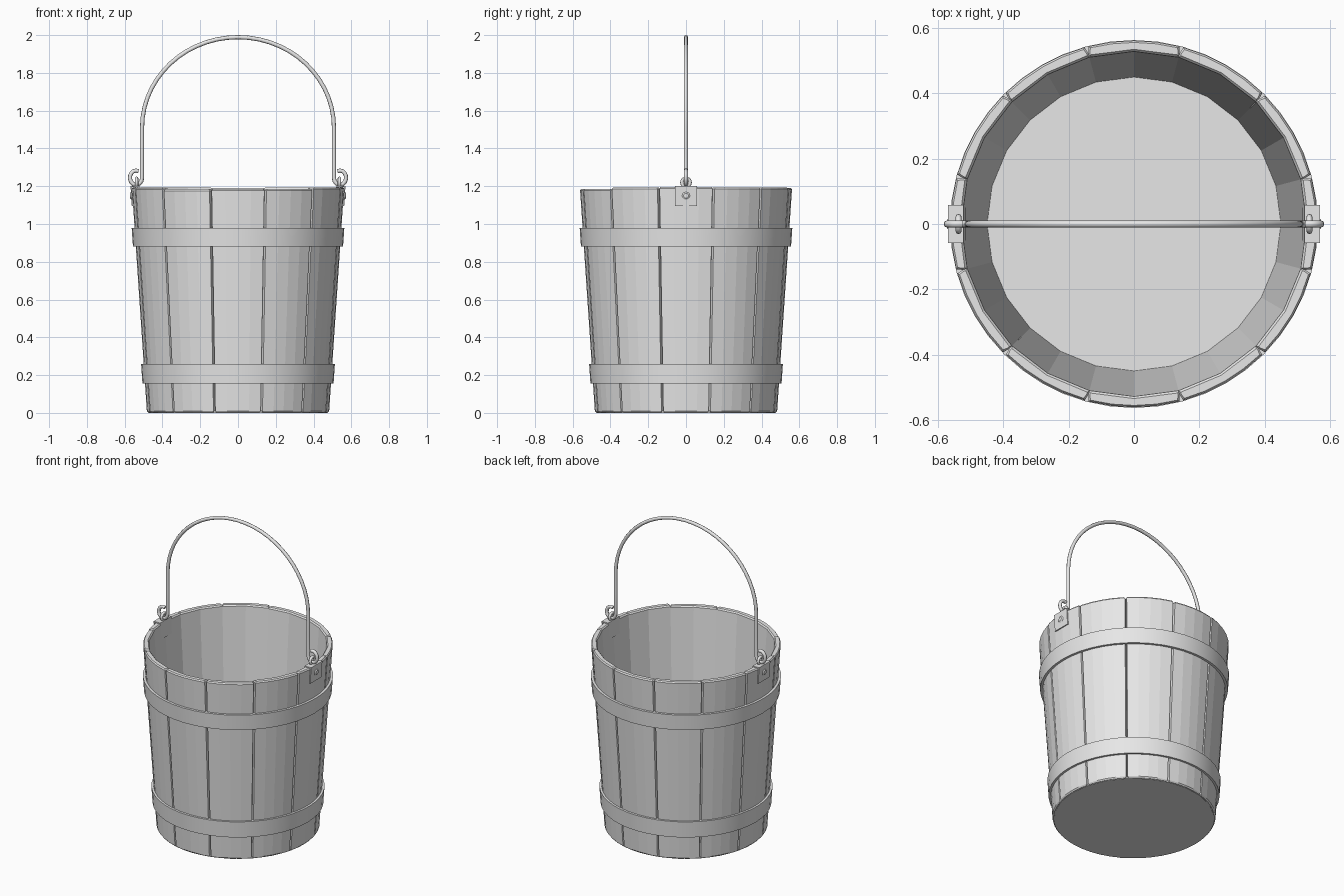
import bpy, bmesh, random
from math import sin, cos, pi, radians

random.seed(4)
cube = bpy.data.objects.get("Cube")
if cube:
    bpy.data.objects.remove(cube, do_unlink=True)

grey = bpy.data.materials.new("plain grey")
grey.use_nodes = True
grey.diffuse_color = (0.8, 0.8, 0.8, 1)
grey.node_tree.nodes["Principled BSDF"].inputs["Base Color"].default_value = (0.8, 0.8, 0.8, 1)

TOP = 1.195
TAPER = 0.08 / TOP


def finish(obj, smooth=None):
    obj.data.materials.clear()
    obj.data.materials.append(grey)
    bpy.ops.object.select_all(action='DESELECT')
    obj.select_set(True)
    bpy.context.view_layer.objects.active = obj
    if smooth:
        bpy.ops.object.shade_smooth_by_angle(angle=radians(smooth))
    return obj


def loft(name, rings, caps=True, smooth=None):
    """Skin closed rings of points; without caps the last ring joins the first."""
    bm = bmesh.new()
    loops = [[bm.verts.new(p) for p in ring] for ring in rings]
    n = len(loops[0])
    pairs = list(zip(loops, loops[1:]))
    if caps:
        bm.faces.new(loops[0])
        bm.faces.new(loops[-1])
    else:
        pairs.append((loops[-1], loops[0]))
    for a, b in pairs:
        for i in range(n):
            j = (i + 1) % n
            bm.faces.new((a[i], a[j], b[j], b[i]))
    bmesh.ops.recalc_face_normals(bm, faces=bm.faces)
    mesh = bpy.data.meshes.new(name)
    bm.to_mesh(mesh)
    bm.free()
    obj = bpy.data.objects.new(name, mesh)
    bpy.context.collection.objects.link(obj)
    return finish(obj, smooth)


def circle(r, z, n):
    return [(r * cos(2 * pi * i / n), r * sin(2 * pi * i / n), z) for i in range(n)]


# Tapered staves: a V groove outside, closed joints inside, worn ends
def stave_ring(center, z, wear):
    grow = TAPER * z
    outer, inner = 0.482 + grow, 0.449 + grow
    half = 15 - wear * 90
    section = [(-half, inner + wear), (-half, outer - 0.02), (0.6 - half, outer - wear)]
    section += [(-7, outer - wear), (0, outer - wear), (7, outer - wear)]
    section += [(half - 0.6, outer - wear), (half, outer - 0.02), (half, inner + wear), (0, inner + wear)]
    return [(r * cos(radians(center + a)), r * sin(radians(center + a)), z) for a, r in section]


for i in range(12):
    on_axis = i in (0, 6)
    top = TOP if on_axis else TOP - random.uniform(0, 0.012)
    levels = [(0.002, 0.006), (0.01, 0), (top - 0.008, 0), (top, 0.006)]
    loft(f"stave_{i + 1}", [stave_ring(i * 30, z, w) for z, w in levels])

# Floor
loft("floor", [circle(0.474, 0, 24), circle(0.474, 0.012, 24)])


# Hoops
def hoop(name, r_low, r_high, low, high):
    t = 0.025
    rings = [circle(r_low, low, 48), circle(r_high, high, 48),
             circle(r_high - t, high, 48), circle(r_low - t, low, 48)]
    loft(name, rings, caps=False, smooth=30)


hoop("upper_hoop", 0.556, 0.563, 0.88, 0.98)
hoop("lower_hoop", 0.506, 0.513, 0.155, 0.26)

# Folded ear straps, rivets and eyelets on both sides
for side, label in ((1, "left"), (-1, "right")):
    low, t = 1.095, 0.007
    x_in, x_out = 0.449 + TAPER * low, 0.482 + TAPER * low
    lean = TAPER * (TOP - low)
    path = [(x_out, low), (x_out + lean, TOP), (x_in + lean, TOP), (x_in, low)]
    path += [(x_in - t, low), (x_in + lean - t, TOP + t), (x_out + lean + t, TOP + t), (x_out + t, low)]
    loft(label + "_ear_strap", [[(side * x, y, z) for x, z in path] for y in (-0.058, 0.058)])

    rivet = [(0.545, 0.021), (0.566, 0.021), (0.572, 0.013)]
    loft(label + "_rivet",
         [[(side * x, y, 1.15 + z) for y, z, _ in circle(r, 0, 12)] for x, r in rivet], smooth=30)

    bpy.ops.mesh.primitive_torus_add(location=(side * 0.537, 0, 1.22), rotation=(0, pi / 2, 0),
                                     major_radius=0.022, minor_radius=0.009,
                                     major_segments=16, minor_segments=8)
    eyelet = bpy.context.object
    eyelet.name = label + "_eyelet"
    finish(eyelet, 60)

# Wire handle: hooked end, straight leg, arch, then mirrored
half = []
for i in range(13):
    a = radians(115 - 295 * i / 12)
    half.append((0.54 + 0.032 * cos(a), 1.245 + 0.038 * sin(a)))
half += [(0.508, 1.38)]
half += [(0.508 * cos(a), 1.51 + 0.479 * sin(a)) for a in (pi / 2 * i / 14 for i in range(15))]
points = half + [(-x, z) for x, z in reversed(half[:-1])]

curve = bpy.data.curves.new("handle", 'CURVE')
curve.dimensions = '3D'
curve.bevel_depth = 0.011
curve.bevel_resolution = 2
curve.use_fill_caps = True
spline = curve.splines.new('POLY')
spline.points.add(len(points) - 1)
for p, (x, z) in zip(spline.points, points):
    p.co = (x, 0, z, 1)
handle = bpy.data.objects.new("handle", curve)
bpy.context.collection.objects.link(handle)
bpy.ops.object.select_all(action='DESELECT')
handle.select_set(True)
bpy.context.view_layer.objects.active = handle
bpy.ops.object.convert(target='MESH')
finish(bpy.context.object, 50)
